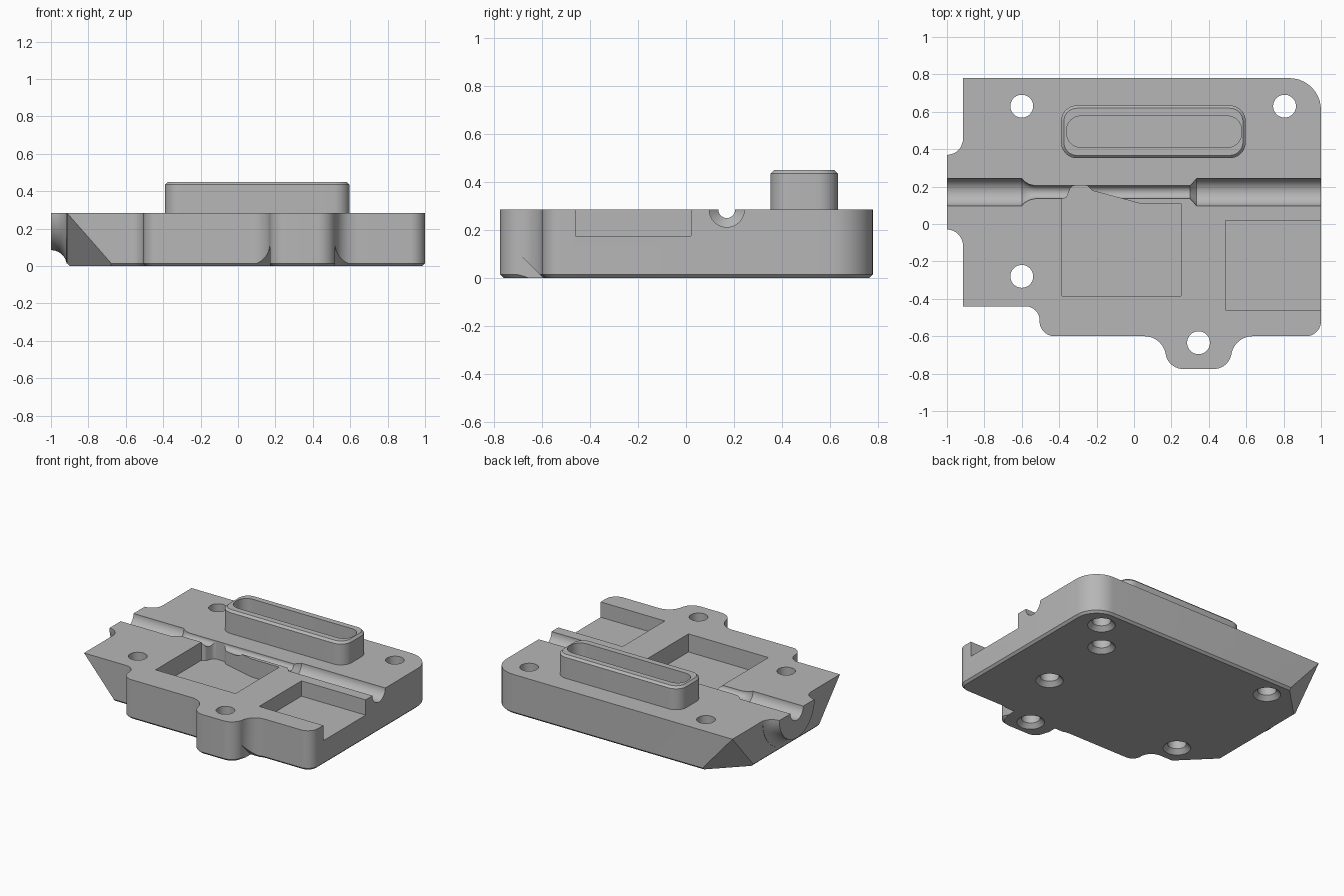
import bpy, bmesh, math
from mathutils import Vector, Matrix

cube = bpy.data.objects.get("Cube")
if cube:
    bpy.data.objects.remove(cube, do_unlink=True)

TOP = 0.285       # height of the plate's upper face
AXIS_Y = 0.17     # line of the long channel

grey = bpy.data.materials.new("machined_grey")
grey.use_nodes = True
grey.diffuse_color = (0.47, 0.47, 0.47, 1)
grey.node_tree.nodes["Principled BSDF"].inputs["Base Color"].default_value = grey.diffuse_color


def rounded(points, segments=10):
    """Polygon corners (x, y, radius) turned into a filleted outline."""
    out = []
    for i, (x, y, r) in enumerate(points):
        p = Vector((x, y))
        if r == 0:
            out.append(p)
            continue
        a = (Vector(points[i - 1][:2]) - p).normalized()
        b = (Vector(points[(i + 1) % len(points)][:2]) - p).normalized()
        half = a.angle(b) / 2
        centre = p + (a + b).normalized() * (r / math.sin(half))
        start = p + a * (r / math.tan(half)) - centre
        end = p + b * (r / math.tan(half)) - centre
        turn = math.atan2(start.cross(end), start.dot(end))
        for s in range(segments + 1):
            out.append(centre + Matrix.Rotation(turn * s / segments, 2) @ start)
    return out


def rect(x0, x1, y0, y1, r=0):
    return rounded([(x0, y0, r), (x1, y0, r), (x1, y1, r), (x0, y1, r)])


def finish(name, bm):
    bmesh.ops.recalc_face_normals(bm, faces=bm.faces[:])
    mesh = bpy.data.meshes.new(name)
    bm.to_mesh(mesh)
    bm.free()
    mesh.materials.append(grey)
    obj = bpy.data.objects.new(name, mesh)
    bpy.context.collection.objects.link(obj)
    return obj


def prism(outline, z0, z1, bevel_z=None, bevel=0.015):
    bm = bmesh.new()
    face = bm.faces.new([bm.verts.new((p.x, p.y, z0)) for p in outline])
    made = bmesh.ops.extrude_face_region(bm, geom=[face])["geom"]
    for v in made:
        if isinstance(v, bmesh.types.BMVert):
            v.co.z = z1
    if bevel_z is not None:
        rim = [e for e in bm.edges if all(abs(v.co.z - bevel_z) < 1e-5 for v in e.verts)]
        bmesh.ops.bevel(bm, geom=rim, offset=bevel, segments=1, affect='EDGES')
    bmesh.ops.recalc_face_normals(bm, faces=bm.faces[:])
    return bm


def lathe(name, profile, origin, along_x=False, sides=48):
    """Solid of revolution from (position, radius) pairs."""
    bm = bmesh.new()
    rings = []
    for t, r in profile:
        ring = []
        for i in range(sides):
            a = 2 * math.pi * (i + 0.5) / sides
            u, v = r * math.cos(a), r * math.sin(a)
            co = (t, u, v) if along_x else (u, v, t)
            ring.append(bm.verts.new(Vector(co) + Vector(origin)))
        rings.append(ring)
    for lo, hi in zip(rings, rings[1:]):
        for i in range(sides):
            j = (i + 1) % sides
            bm.faces.new((lo[i], lo[j], hi[j], hi[i]))
    bm.faces.new(rings[0])
    bm.faces.new(rings[-1])
    return finish(name, bm)


def combine(target, tool, operation='DIFFERENCE'):
    mod = target.modifiers.new("combine", 'BOOLEAN')
    mod.operation, mod.solver, mod.object = operation, 'EXACT', tool
    bpy.context.view_layer.objects.active = target
    bpy.ops.object.modifier_apply(modifier=mod.name)
    bpy.data.objects.remove(tool, do_unlink=True)


def smooth(obj):
    bpy.ops.object.select_all(action='DESELECT')
    obj.select_set(True)
    bpy.context.view_layer.objects.active = obj
    bpy.ops.object.shade_smooth_by_angle(angle=math.radians(25))


# Plate outline, made over-tall and trimmed later
plate = prism(rounded([
    (-0.915, 0.78, 0), (1, 0.78, 0.17), (1, -0.6, 0.08),
    (0.54, -0.6, 0.115), (0.505, -0.775, 0.095),
    (0.185, -0.775, 0.095), (0.15, -0.6, 0.115),
    (-0.505, -0.6, 0.08), (-0.505, -0.44, 0.075), (-0.915, -0.44, 0)]),
    0, 0.6, bevel_z=0)

# Sloping cuts under the two square corners
for y, side in ((0.78, 1), (-0.44, -1)):
    geom = plate.verts[:] + plate.edges[:] + plate.faces[:]
    bmesh.ops.bisect_plane(plate, geom=geom, plane_co=(-0.915, y, TOP),
                           plane_no=(-TOP, side * TOP, -0.25), clear_outer=True)
    bmesh.ops.holes_fill(plate, edges=[e for e in plate.edges if e.is_boundary])
plate = finish("base_plate", plate)

# Flared round end of the channel
flare = [(-1 + 0.085 * math.sin(a), 0.285 - 0.085 * math.cos(a))
         for a in (math.radians(d) for d in range(0, 86, 8))]
combine(plate, lathe("flared_end", flare + [(-0.9, 0.279)],
                     (0, AXIS_Y, TOP), True, 64), 'UNION')
combine(plate, finish("trim", prism(rect(-2, 2, -2, 2), TOP, 1)))

# Long stepped channel
combine(plate, lathe("channel", [
    (-1.1, 0.073), (-0.6, 0.073), (-0.585, 0.057), (-0.56, 0.042), (-0.53, 0.035),
    (0.3, 0.035), (0.335, 0.073), (1.1, 0.073)], (0, AXIS_Y, TOP), True, 40))

# Pockets
main_pocket = rounded([
    (-0.385, -0.385, 0), (0.25, -0.385, 0), (0.25, 0.11, 0), (0.03, 0.11, 0),
    (-0.22, 0.177, 0.03), (-0.25, 0.205, 0.02), (-0.335, 0.205, 0.03),
    (-0.36, 0.14, 0.02), (-0.385, 0.135, 0)], 6)
combine(plate, finish("main_pocket", prism(main_pocket, 0.155, 0.5)))
combine(plate, finish("side_pocket", prism(rect(0.49, 1.2, -0.46, 0.02), 0.175, 0.5)))

# Countersunk holes, through and blind
through = [(-0.6, 0.63), (0.805, 0.63), (-0.6, -0.28), (0.345, -0.635)]
blind = [(0.62, 0.41), (0.6, -0.14)]
for spots, depth in ((through, 0.5), (blind, 0.13)):
    for x, y in spots:
        combine(plate, lathe("hole", [(-0.03, 0.09), (0, 0.09), (0.03, 0.061),
                                      (depth, 0.061)], (x, y, 0)))

# Slanted undercuts beneath the lug fillets
for x0, x1 in ((0.0, 0.172), (0.518, 0.7)):
    bm = bmesh.new()
    ends = [[bm.verts.new((x, y, z)) for y, z in ((-0.585, -0.01), (-0.9, -0.01), (-0.9, 0.305))]
            for x in (x0, x1)]
    for end in ends:
        bm.faces.new(end)
    for i in range(3):
        j = (i + 1) % 3
        bm.faces.new((ends[0][i], ends[0][j], ends[1][j], ends[1][i]))
    combine(plate, finish("undercut", bm))
smooth(plate)

# Raised hollow collar
collar = finish("raised_collar", prism(rect(-0.39, 0.597, 0.352, 0.634, 0.085),
                                       TOP - 0.003, 0.45, bevel_z=0.45))
combine(collar, finish("slot", prism(rect(-0.36, 0.575, 0.41, 0.577, 0.075), 0.2, 0.6)))
smooth(collar)
